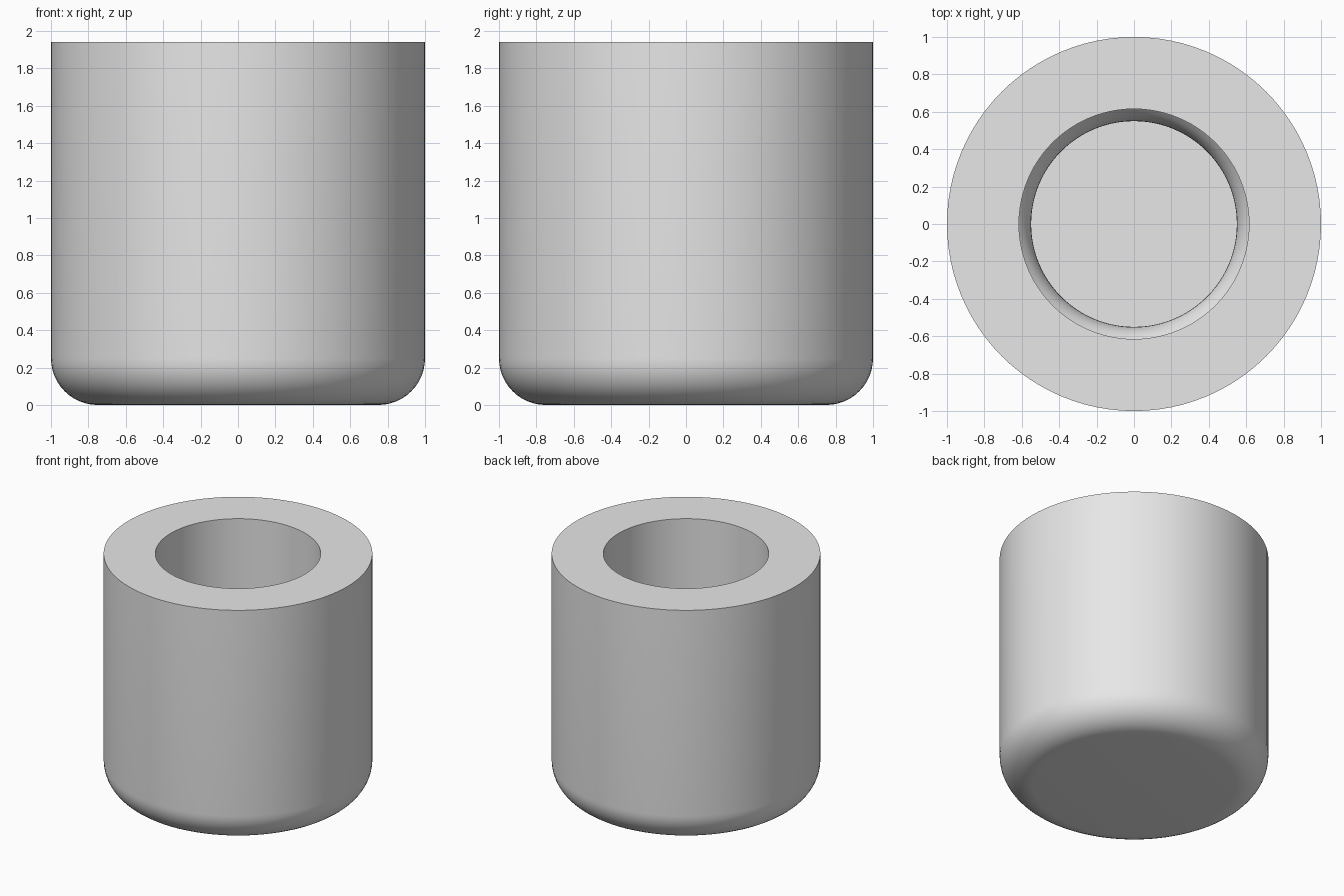
import bpy, bmesh
from math import sin, cos, pi, radians

cube = bpy.data.objects.get("Cube")
if cube:
    bpy.data.objects.remove(cube, do_unlink=True)

SEGMENTS = 96
HEIGHT, OUTER, FILLET = 1.94, 1.0, 0.25
MOUTH, BORE = 0.615, 0.55
SHOULDER_Z, FLOOR_Z = 1.1, 0.4

# Single plain grey
grey = bpy.data.materials.new("plain_grey")
grey.use_nodes = True
colour = (0.8, 0.8, 0.8, 1)
grey.diffuse_color = colour
grey.node_tree.nodes["Principled BSDF"].inputs["Base Color"].default_value = colour


def arc(cx, cz, radius, start, end, steps):
    """Points on an arc in the profile plane, angles in degrees."""
    angles = [radians(start + (end - start) * i / steps) for i in range(steps + 1)]
    return [(cx + radius * cos(a), cz + radius * sin(a)) for a in angles]


# Profile: rounded base, outer wall, rim, mouth, eased shoulder, narrow bore
ease = (MOUTH - BORE) / (1 - cos(pi / 4))
profile = arc(OUTER - FILLET, FILLET, FILLET, -90, 0, 12)
profile += [(OUTER, HEIGHT), (MOUTH, HEIGHT)]
profile += arc(BORE + ease, SHOULDER_Z - ease * sin(pi / 4), ease, 135, 180, 6)
profile += [(BORE, FLOOR_Z)]

# Revolve the profile and close the base and the socket floor
bm = bmesh.new()
rings = []
for r, z in profile:
    rings.append([bm.verts.new((r * cos(2 * pi * i / SEGMENTS),
                                r * sin(2 * pi * i / SEGMENTS), z))
                  for i in range(SEGMENTS)])
for low, high in zip(rings, rings[1:]):
    for i in range(SEGMENTS):
        j = (i + 1) % SEGMENTS
        bm.faces.new((low[i], low[j], high[j], high[i]))
bm.faces.new(rings[0][::-1])
bm.faces.new(rings[-1])
bmesh.ops.recalc_face_normals(bm, faces=bm.faces)

mesh = bpy.data.meshes.new("round_end_cap")
bm.to_mesh(mesh)
bm.free()
mesh.materials.append(grey)
cap = bpy.data.objects.new("round_end_cap", mesh)
bpy.context.collection.objects.link(cap)

# Smooth curves, crisp rim and socket edges
bpy.ops.object.select_all(action='DESELECT')
cap.select_set(True)
bpy.context.view_layer.objects.active = cap
bpy.ops.object.shade_smooth_by_angle(angle=radians(30))
